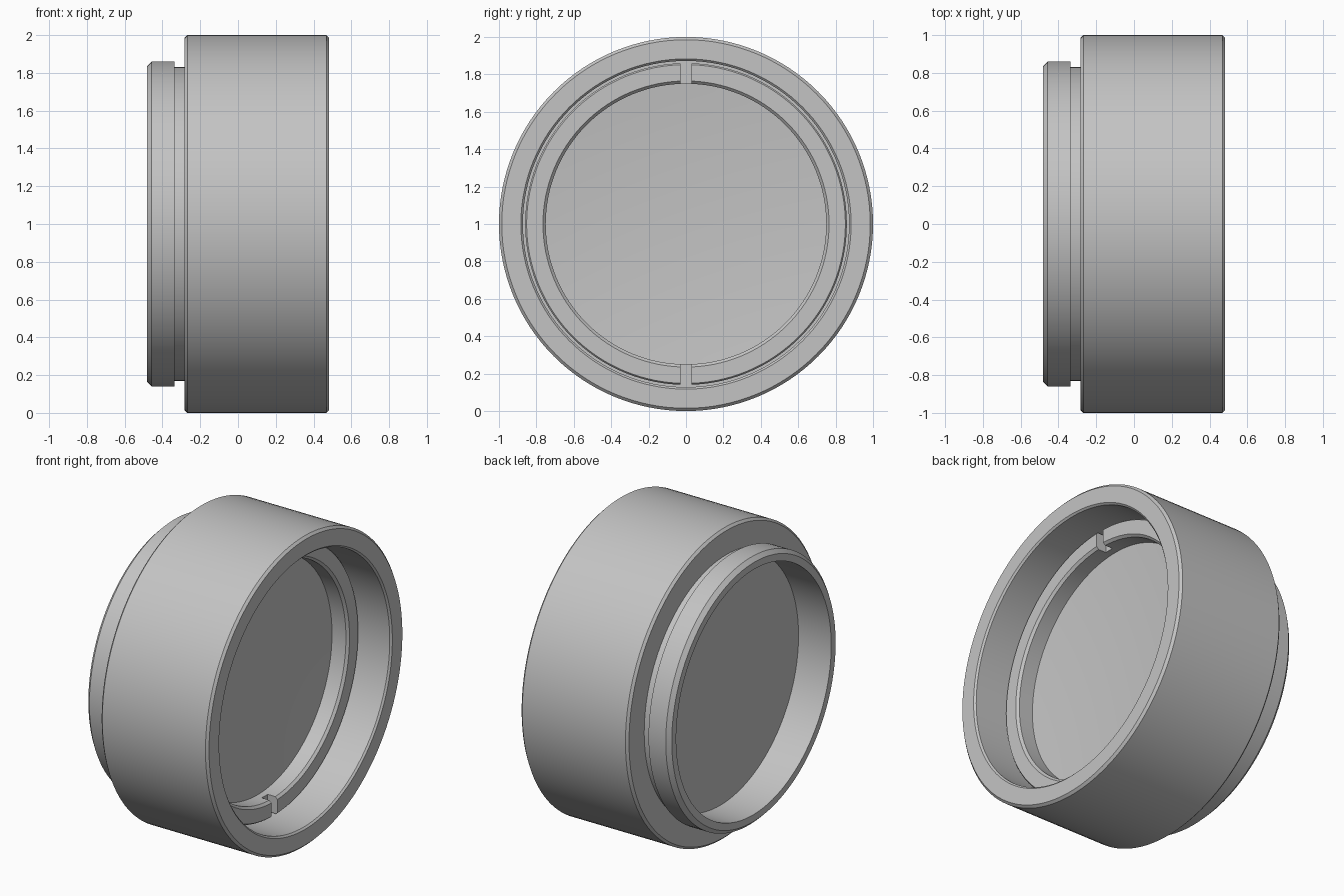
import bpy, bmesh, math
from mathutils import Matrix

cube = bpy.data.objects.get("Cube")
if cube:
    bpy.data.objects.remove(cube, do_unlink=True)

SEGMENTS = 128

grey = bpy.data.materials.new("plain grey")
grey.diffuse_color = (0.55, 0.55, 0.55, 1)
grey.use_nodes = True
grey.node_tree.nodes["Principled BSDF"].inputs["Base Color"].default_value = (0.55, 0.55, 0.55, 1)


def make_object(name, bm):
    bmesh.ops.remove_doubles(bm, verts=bm.verts, dist=1e-5)
    bmesh.ops.recalc_face_normals(bm, faces=bm.faces)
    mesh = bpy.data.meshes.new(name)
    bm.to_mesh(mesh)
    bm.free()
    mesh.materials.append(grey)
    obj = bpy.data.objects.new(name, mesh)
    bpy.context.collection.objects.link(obj)
    return obj


def lathe(name, profile, closed=True):
    """Turn (x, radius) points around the horizontal axis at z = 1."""
    bm = bmesh.new()
    verts = [bm.verts.new((x, 0, 1 + r)) for x, r in profile]
    edges = [bm.edges.new(pair) for pair in zip(verts, verts[1:])]
    if closed:
        edges.append(bm.edges.new((verts[-1], verts[0])))
    bmesh.ops.spin(bm, geom=verts + edges, cent=(0, 0, 1), axis=(1, 0, 0),
                   angle=math.tau, steps=SEGMENTS, use_merge=True)
    return make_object(name, bm)


def smooth(obj):
    bpy.ops.object.select_all(action='DESELECT')
    obj.select_set(True)
    bpy.context.view_layer.objects.active = obj
    bpy.ops.object.shade_smooth_by_angle(angle=math.radians(25))


# Housing: wide barrel, narrow neck, rear collar and hollow bore
housing = lathe("housing", [
    (-0.483, 0.835), (-0.458, 0.86), (-0.335, 0.86), (-0.335, 0.83),
    (-0.283, 0.83), (-0.283, 0.985), (-0.268, 1.0), (0.468, 1.0),
    (0.483, 0.985), (0.483, 0.883), (0.472, 0.872), (0.19, 0.872),
    (0.19, 0.79), (-0.483, 0.79)])

# Retaining ring with a bevelled inner lip
ring = lathe("retaining_ring", [
    (0.26, 0.765), (0.26, 0.852), (0.25, 0.86), (0.14, 0.86),
    (0.14, 0.75), (0.245, 0.75)])

# Two spanner slots, cut through the ring at top and bottom
bm = bmesh.new()
for side in (-1, 1):
    bmesh.ops.create_cube(bm, size=1, matrix=Matrix.Translation((0.26, 0, 1 + side * 0.81))
                          @ Matrix.Diagonal((0.14, 0.06, 0.2, 1)))
cutter = make_object("slot_cutter", bm)
cutter.hide_render = True
cutter.hide_viewport = True
cut = ring.modifiers.new("slots", 'BOOLEAN')
cut.operation = 'DIFFERENCE'
cut.solver = 'EXACT'
cut.object = cutter

# Lens: flat rear face, shallow dished front face
dish = [(0.11 + 0.04 * (i / 10) ** 2, 0.795 * i / 10) for i in range(11)]
lens = lathe("lens", dish + [(-0.25, 0.795), (-0.25, 0)], closed=False)

for part in (housing, ring, lens):
    smooth(part)
